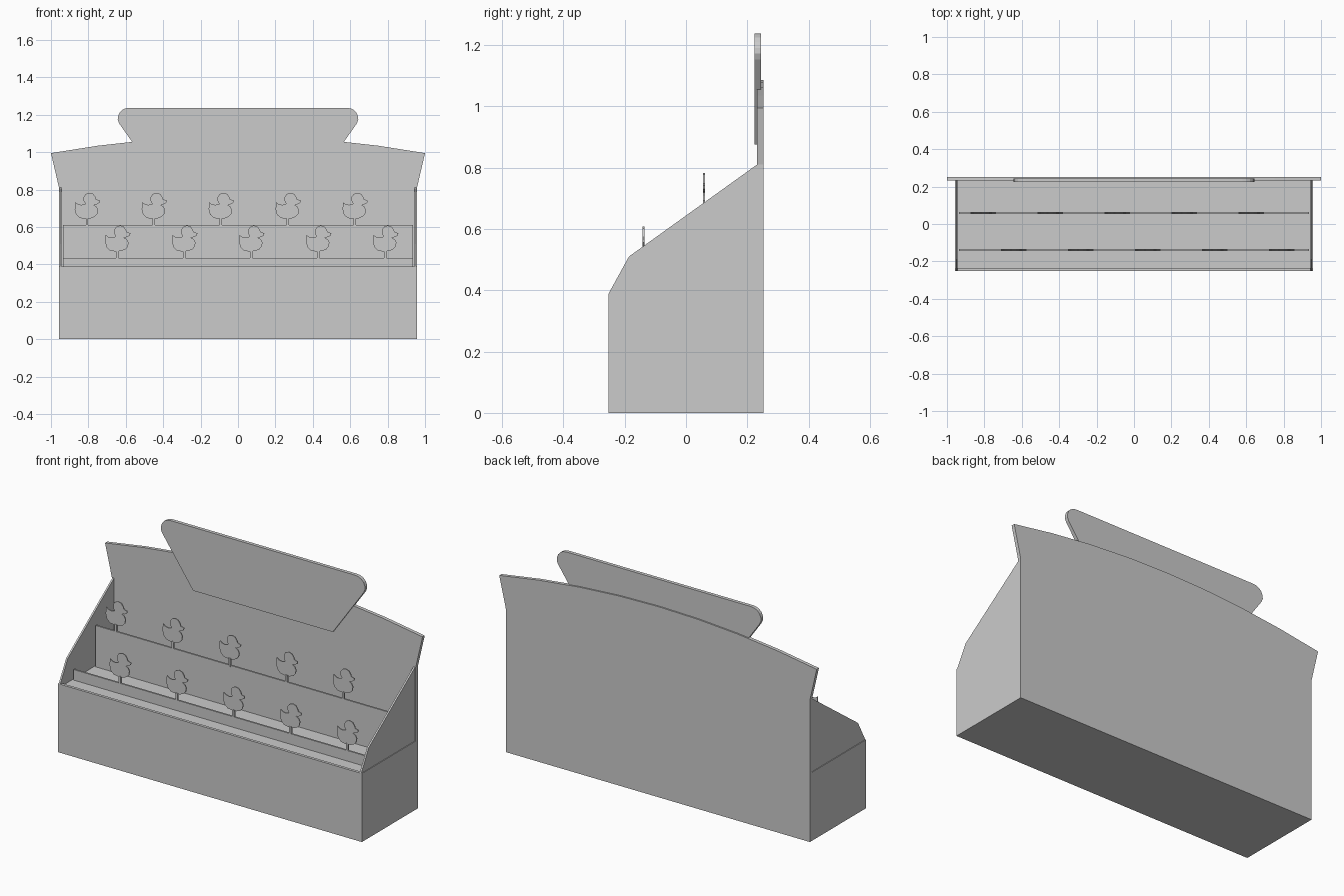
import bpy, bmesh
from mathutils import Vector

if "Cube" in bpy.data.objects:
    bpy.data.objects.remove(bpy.data.objects["Cube"])


def prism(name, points, axis, lo, hi):
    """Extrude a flat outline: axis 'X' takes (y, z) points, 'Y' takes (x, z)."""
    bm = bmesh.new()

    def place(p, d):
        return (d, p[0], p[1]) if axis == 'X' else (p[0], d, p[1])
    face = bm.faces.new([bm.verts.new(place(p, lo)) for p in points])
    res = bmesh.ops.extrude_face_region(bm, geom=[face])
    shift = Vector((hi - lo, 0, 0) if axis == 'X' else (0, hi - lo, 0))
    verts = [g for g in res['geom'] if isinstance(g, bmesh.types.BMVert)]
    bmesh.ops.translate(bm, verts=verts, vec=shift)
    bmesh.ops.recalc_face_normals(bm, faces=bm.faces)
    mesh = bpy.data.meshes.new(name)
    bm.to_mesh(mesh)
    bm.free()
    obj = bpy.data.objects.new(name, mesh)
    bpy.context.collection.objects.link(obj)
    return obj


def box(name, x0, x1, y0, y1, z0, z1):
    return prism(name, [(x0, z0), (x1, z0), (x1, z1), (x0, z1)], 'Y', y0, y1)


def mirrored(half):
    """Complete a right-hand outline with its left-hand mirror image."""
    return half + [(-x, z) for x, z in reversed(half) if x > 0]


# Base with a slightly sunken floor behind the front lip
prism('base', [(-.252, 0), (-.252, .39), (-.236, .39), (-.236, .375),
               (.232, .375), (.232, 0)], 'X', -.943, .943)

# Base ends and the sloped side panels standing on them
side_profile = [(-.252, .39), (-.186, .51), (.232, .81), (.232, .39)]
for s, label in ((-1, 'left'), (1, 'right')):
    a, b = sorted((s * .943, s * .957))
    box('base_end_' + label, a, b, -.252, .232, 0, .39)
    a, b = sorted((s * .943, s * .953))
    prism('side_panel_' + label, side_profile, 'X', a, b)

# Back board with flared shoulders and an arched top
half = [(.957, 0), (.957, .81)]
half += [(x, .995 + .09 * (1 - x * x)) for x in (1, .75, .5, .25, 0)]
prism('back_board', mirrored(half), 'Y', .232, .252)

# Header sign with rounded upper corners
sign = [(.44, .876), (.635, 1.153), (.643, 1.172), (.642, 1.19), (.634, 1.21),
        (.62, 1.225), (.602, 1.234), (.58, 1.237)]
prism('header_sign', mirrored(sign), 'Y', .224, .244)

# Duck outline relative to the top of its stand
duck = [(-.038, .038), (-.058, .057), (-.065, .085), (-.062, .122),
        (-.048, .112), (-.030, .108), (-.008, .114), (-.017, .130),
        (-.017, .150), (-.006, .166), (.014, .173), (.034, .167),
        (.046, .150), (.050, .138), (.070, .132), (.067, .120),
        (.052, .111), (.036, .108), (.052, .098), (.060, .082),
        (.056, .060), (.042, .045), (.020, .036), (-.010, .034)]

# Two stepped target rows, each with five ducks on posts
for row, y, top, x0 in (('front', -.139, .435, -.645), ('back', .059, .61, -.808)):
    box(row + '_row_board', -.936, .936, y - .005, y + .005, .375, top)
    for i in range(5):
        x = x0 + .358 * i
        outline = [(x + dx, top + dz) for dx, dz in duck]
        prism(f'{row}_duck_{i + 1}', outline, 'Y', y - .003, y + .003)
        box(f'{row}_post_{i + 1}', x - .006, x + .006, y - .006, y + .006,
            top - .01, top + .04)
